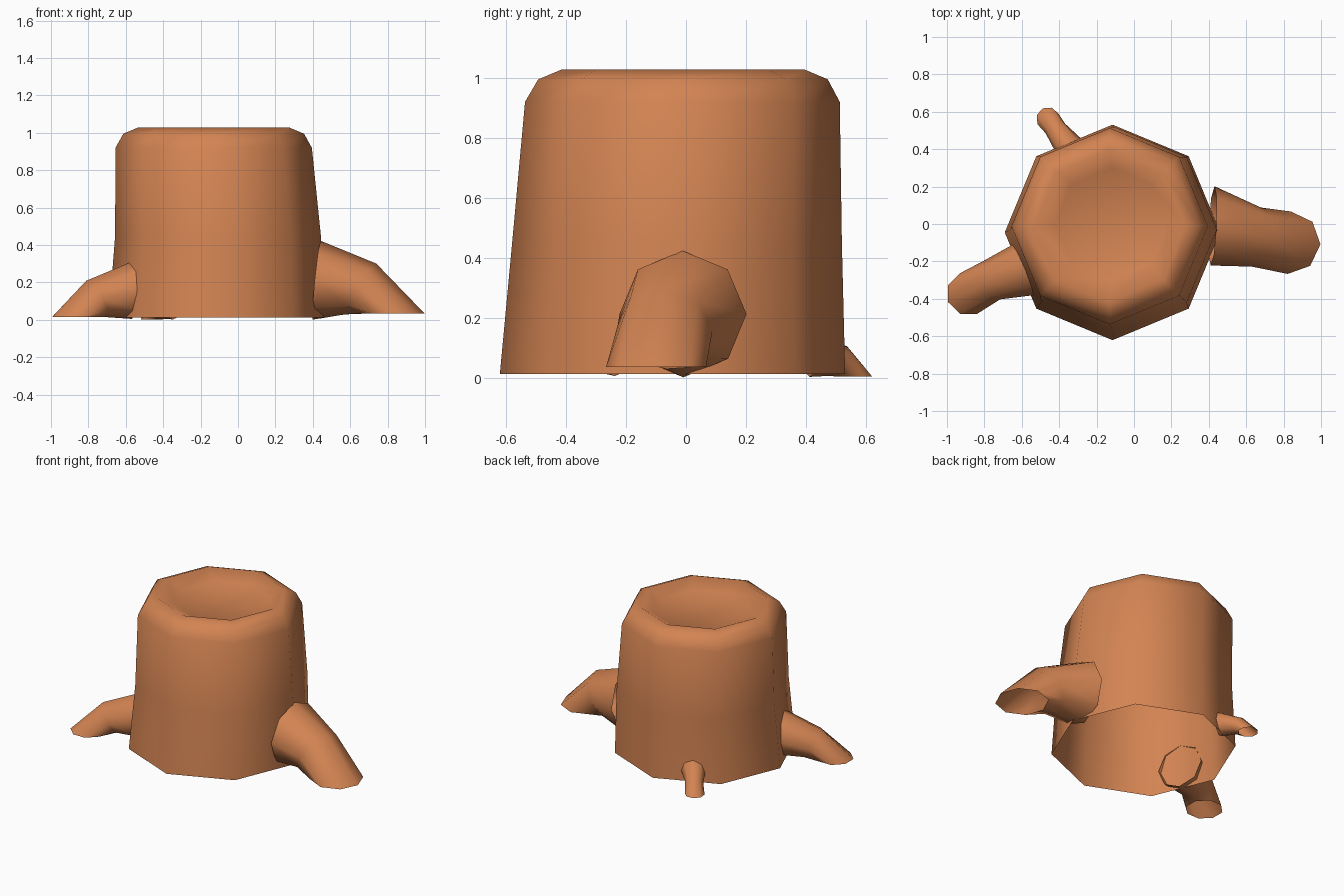
import bpy, math
from mathutils import Vector

if "Cube" in bpy.data.objects:
    bpy.data.objects.remove(bpy.data.objects["Cube"])

SIDES = 8

wood = bpy.data.materials.new("warm brown wood")
wood.diffuse_color = (0.65, 0.23, 0.085, 1)
wood.use_nodes = True
wood.node_tree.nodes["Principled BSDF"].inputs["Base Color"].default_value = wood.diffuse_color


def loft(name, rings, cap_last=False):
    """Skin a list of (centre, axis, radius) octagon rings into a smooth shell."""
    verts, faces = [], []
    side = None
    for centre, axis, radius in rings:
        n = Vector(axis).normalized()
        if side is None:
            side = n.cross(Vector((0, 0, 1)))
            side = Vector((0, 1, 0)) if side.length < 0.01 else side
        s = (side - n * side.dot(n)).normalized()
        up = s.cross(n)
        for i in range(SIDES):
            a = math.tau * i / SIDES
            verts.append(Vector(centre) + radius * (math.cos(a) * up + math.sin(a) * s))
    for r in range(len(rings) - 1):
        for i in range(SIDES):
            j = (i + 1) % SIDES
            a, b = r * SIDES, (r + 1) * SIDES
            faces.append((a + i, b + i, b + j, a + j))
    if cap_last:
        first = (len(rings) - 1) * SIDES
        faces.append(tuple(first + i for i in reversed(range(SIDES))))
    mesh = bpy.data.meshes.new(name)
    mesh.from_pydata(verts, [], faces)
    mesh.flip_normals()
    mesh.materials.append(wood)
    mesh.shade_smooth()
    mesh.update()
    obj = bpy.data.objects.new(name, mesh)
    bpy.context.collection.objects.link(obj)
    return obj


# Trunk: slightly leaning, open underneath, rounded rim and dished top
profile = [  # x, y, z, radius
    (-0.115, -0.045, 0.012, 0.576),
    (-0.107, -0.03, 0.45, 0.55),
    (-0.13, -0.012, 0.92, 0.525),
    (-0.13, -0.01, 0.995, 0.483),
    (-0.13, -0.01, 1.028, 0.405),
    (-0.12, 0.0, 0.975, 0.30),
]
up = (0, 0, 1)
loft("trunk", [((x, y, z), up, r) for x, y, z, r in profile], cap_last=True)

# Roots: open tubes leaving the trunk sideways and bending down to the ground
down = (0, 0, -1)
loft("large_root", [
    ((0.42, -0.01, 0.212), (1, -0.05, -0.1), 0.212),
    ((0.655, -0.07, 0.165), (0.8, -0.15, -0.5), 0.16),
    ((0.83, -0.10, 0.035), down, 0.167),
])
loft("medium_root", [
    ((-0.575, -0.24, 0.155), (-0.95, -0.4, -0.05), 0.15),
    ((-0.76, -0.30, 0.112), (-0.8, -0.35, -0.5), 0.112),
    ((-0.885, -0.372, 0.015), down, 0.118),
])
loft("small_root", [
    ((-0.35, 0.42, 0.08), (-0.4, 0.8, -0.1), 0.078),
    ((-0.42, 0.51, 0.055), (-0.35, 0.7, -0.5), 0.058),
    ((-0.46, 0.562, 0.003), down, 0.063),
])
